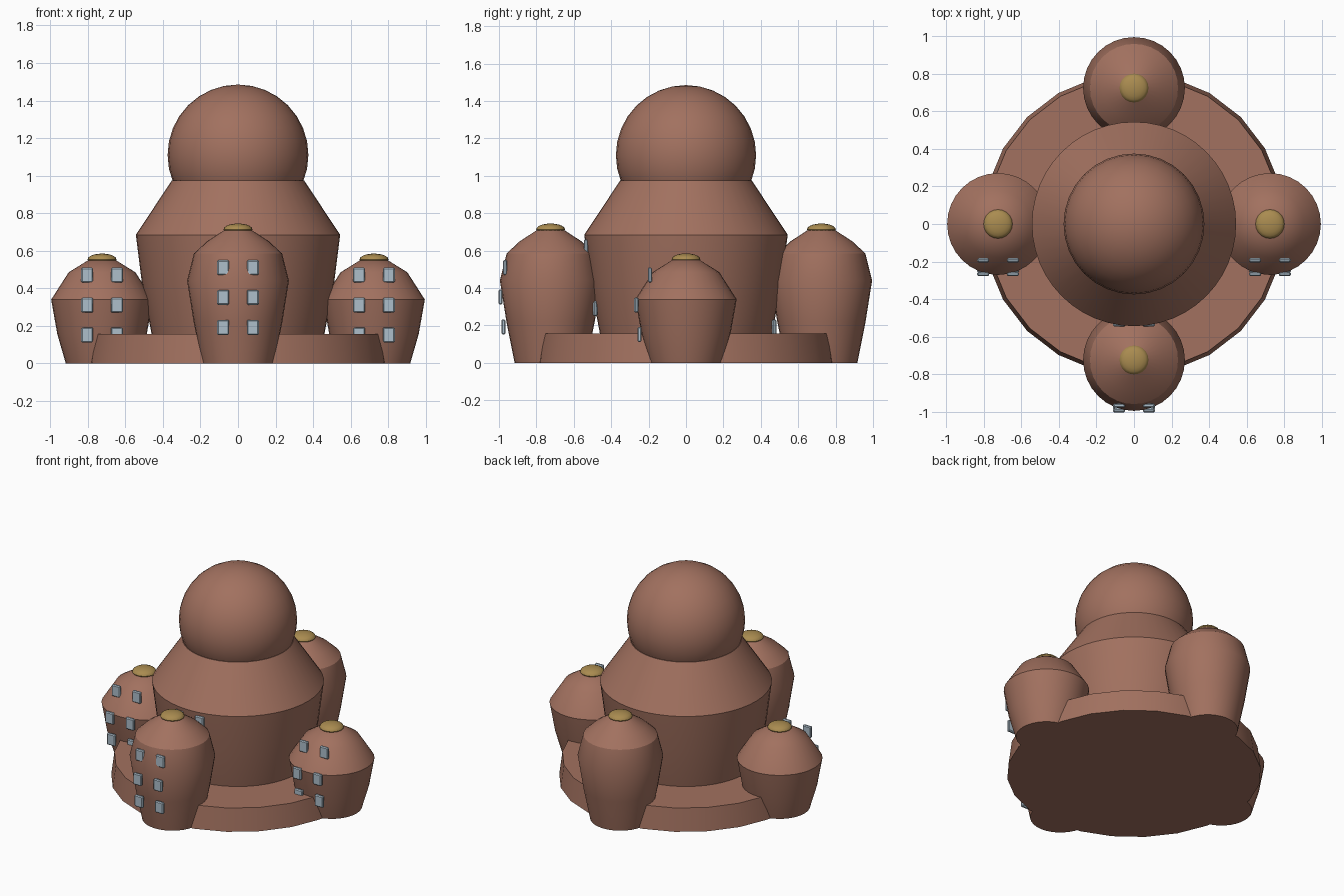
import bpy, bmesh, math

if "Cube" in bpy.data.objects:
    bpy.data.objects.remove(bpy.data.objects["Cube"])


def material(name, color):
    m = bpy.data.materials.new(name)
    m.diffuse_color = (*color, 1)
    m.use_nodes = True
    m.node_tree.nodes["Principled BSDF"].inputs["Base Color"].default_value = m.diffuse_color
    return m


CLAY = material("clay brown", (0.36, 0.165, 0.115))
GOLD = material("brass", (0.40, 0.26, 0.08))
GLASS = material("pale blue glass", (0.42, 0.52, 0.60))


def finish(name, bm, mat, loc, smooth=None):
    bmesh.ops.recalc_face_normals(bm, faces=bm.faces)
    mesh = bpy.data.meshes.new(name)
    bm.to_mesh(mesh)
    bm.free()
    mesh.materials.append(mat)
    ob = bpy.data.objects.new(name, mesh)
    ob.location = loc
    bpy.context.collection.objects.link(ob)
    if smooth:
        bpy.ops.object.select_all(action='DESELECT')
        ob.select_set(True)
        bpy.context.view_layer.objects.active = ob
        bpy.ops.object.shade_smooth_by_angle(angle=math.radians(smooth))
    return ob


def lathe(name, profile, mat, loc=(0, 0, 0), sides=32, smooth=30):
    """Closed solid of revolution from (radius, height) pairs."""
    bm = bmesh.new()
    rings = [[bm.verts.new((r * math.cos(a), r * math.sin(a), z))
              for a in (math.tau * i / sides for i in range(sides))]
             for r, z in profile]
    for lo, hi in zip(rings, rings[1:]):
        for i in range(sides):
            j = (i + 1) % sides
            bm.faces.new((lo[i], lo[j], hi[j], hi[i]))
    bm.faces.new(rings[0][::-1])
    bm.faces.new(rings[-1])
    return finish(name, bm, mat, loc, smooth)


def ball(name, scale, mat, loc, segments, rings):
    bm = bmesh.new()
    bmesh.ops.create_uvsphere(bm, u_segments=segments, v_segments=rings, radius=1)
    bmesh.ops.scale(bm, vec=scale, verts=bm.verts)
    return finish(name, bm, mat, loc, 40)


def windows(name, x, rows):
    """A pair of panes for every (y, z) row."""
    for row, (y, z) in enumerate(rows):
        for side in (-1, 1):
            bm = bmesh.new()
            bmesh.ops.create_cube(bm, size=1)
            bmesh.ops.scale(bm, vec=(0.064, 0.022, 0.08), verts=bm.verts)
            bmesh.ops.bevel(bm, geom=bm.edges[:], offset=0.006, segments=1, affect='EDGES')
            finish(f"{name}_{row}_{'left' if side < 0 else 'right'}", bm, GLASS,
                   (x + side * 0.079, y, z))


# Round plinth
lathe("plinth", [(0.805, 0), (0.785, 0.157)], CLAY, sides=24)

# Central body with sloping shoulder, and dome
lathe("body", [(0.43, 0.02), (0.46, 0.155), (0.512, 0.43), (0.544, 0.685), (0.352, 0.975)], CLAY,
      sides=48, smooth=25)
ball("dome", (0.375, 0.375, 0.375), CLAY, (0, 0, 1.11), 32, 16)
windows("body_window", 0, [(-0.535, 0.62), (-0.515, 0.455), (-0.485, 0.29)])

# Four corner turrets: tall in front and back, short at the sides
tall = [(0.192, 0), (0.236, 0.22), (0.271, 0.44), (0.235, 0.585), (0.165, 0.65), (0.07, 0.712)]
short = [(0.193, 0), (0.238, 0.155), (0.271, 0.34), (0.178, 0.485), (0.07, 0.552)]
tall_rows = [(-0.243, 0.51), (-0.268, 0.352), (-0.252, 0.192)]
short_rows = [(-0.193, 0.47), (-0.266, 0.31), (-0.248, 0.152)]
for label, x, y, profile, rows in (
        ("front", 0, -0.724, tall, tall_rows), ("back", 0, 0.724, tall, tall_rows),
        ("left", -0.724, 0, short, short_rows), ("right", 0.724, 0, short, short_rows)):
    lathe(label + "_turret", profile, CLAY, (x, y, 0), smooth=33)
    ball(label + "_finial", (0.077, 0.077, 0.031), GOLD, (x, y, profile[-1][1] + 0.002), 20, 10)
    windows(label + "_window", x, [(y + dy, z) for dy, z in rows])
